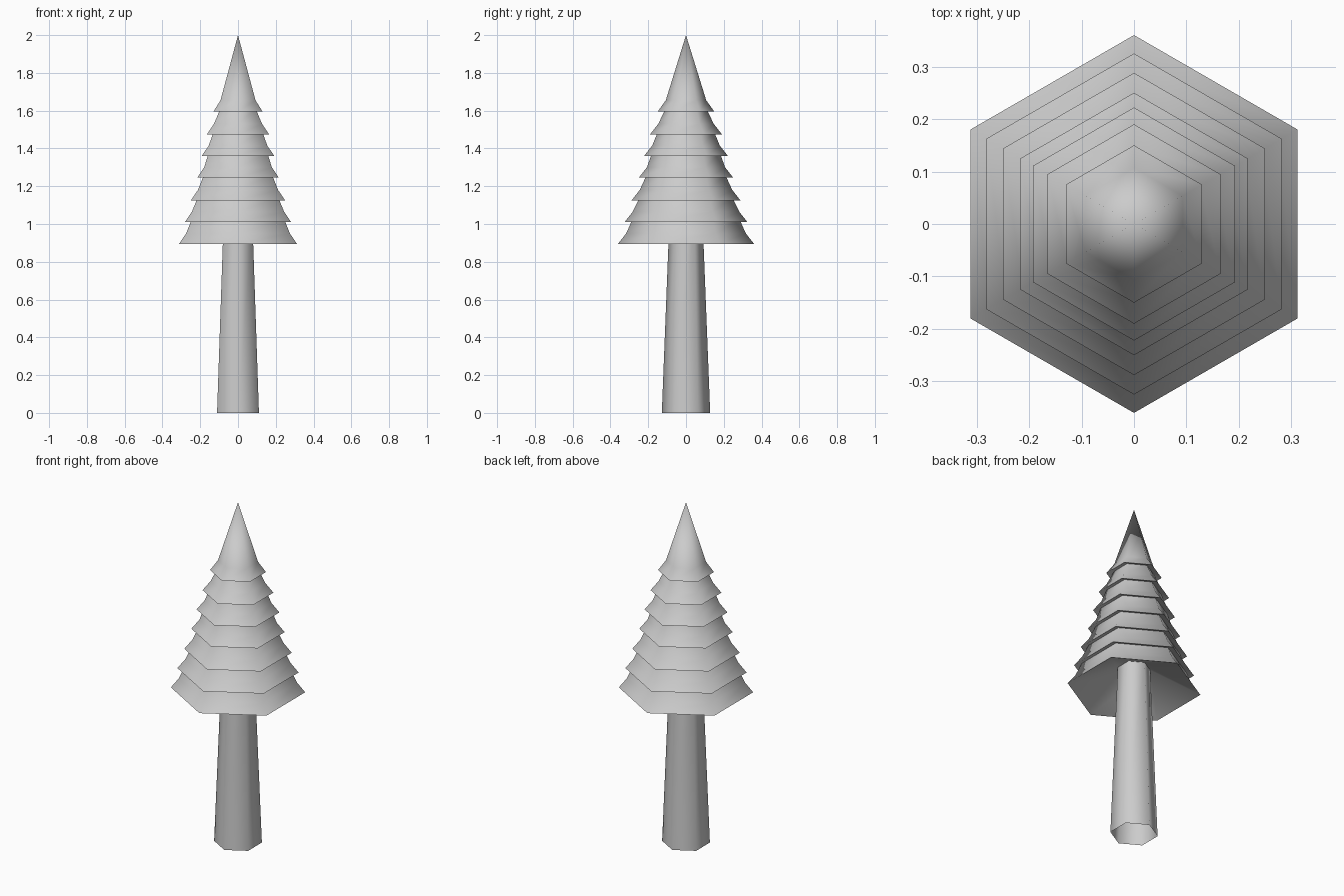
import bpy, bmesh, math

cube = bpy.data.objects.get("Cube")
if cube:
    bpy.data.objects.remove(cube)

SIDES = 6

grey = bpy.data.materials.new("plain_grey")
grey.use_nodes = True
colour = (0.6, 0.6, 0.6, 1)
grey.diffuse_color = colour
grey.node_tree.nodes["Principled BSDF"].inputs["Base Color"].default_value = colour


def lathe(name, profile):
    """Six-sided shell through (radius, height) points, corners on the y axis."""
    bm = bmesh.new()
    rings = []
    for r, z in profile:
        if r == 0:
            rings.append([bm.verts.new((0, 0, z))] * SIDES)
            continue
        angles = [math.pi / 2 + math.tau * i / SIDES for i in range(SIDES)]
        rings.append([bm.verts.new((r * math.cos(a), r * math.sin(a), z)) for a in angles])
    for low, high in zip(rings, rings[1:]):
        for i in range(SIDES):
            j = (i + 1) % SIDES
            corners = [low[i], low[j], high[j], high[i]]
            bm.faces.new(list(dict.fromkeys(corners)))
    mesh = bpy.data.meshes.new(name)
    bm.to_mesh(mesh)
    bm.free()
    mesh.materials.append(grey)
    obj = bpy.data.objects.new(name, mesh)
    bpy.context.collection.objects.link(obj)
    bpy.ops.object.select_all(action="DESELECT")
    obj.select_set(True)
    bpy.context.view_layer.objects.active = obj
    bpy.ops.object.shade_smooth_by_angle(angle=math.radians(75))
    return obj


# Hollow tapering trunk that runs up under the branches
trunk_top = (0.088, 1.02)
lathe("trunk", [(0.128, 0), trunk_top])

# Stacked branch tiers: each rim flares out, then narrows to a neck under the next rim
rims = [(0.36, 0.895), (0.325, 1.01), (0.288, 1.125), (0.25, 1.245),
        (0.222, 1.36), (0.19, 1.475), (0.15, 1.595)]
profile = [trunk_top]
for (r, z), (next_r, next_z) in zip(rims, rims[1:]):
    profile += [(r, z), (r - 0.043, z + 0.055), (next_r - 0.042, next_z + 0.015)]
top_r, top_z = rims[-1]
profile += [(top_r, top_z), (top_r - 0.043, top_z + 0.06), (0, 2)]
lathe("branches", profile)
